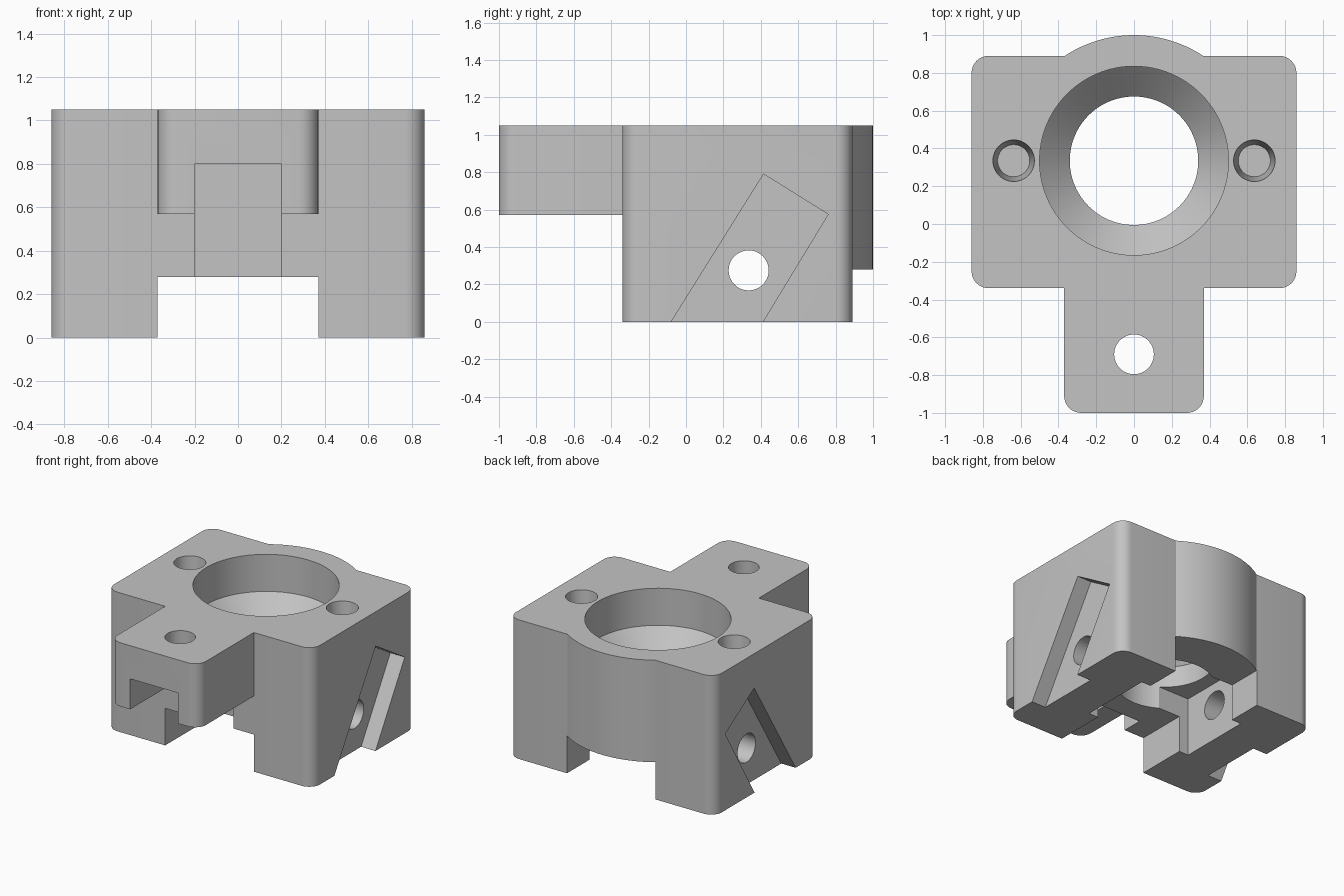
import bpy, bmesh, math
from mathutils import Matrix, Vector

if "Cube" in bpy.data.objects:
    bpy.data.objects.remove(bpy.data.objects["Cube"], do_unlink=True)

TOP, CHANNEL_Z, BORE_Y = 1.05, 0.28, 0.335

grey = bpy.data.materials.new("plain grey")
grey.use_nodes = True
grey.diffuse_color = (0.55, 0.55, 0.55, 1)
grey.node_tree.nodes["Principled BSDF"].inputs["Base Color"].default_value = (0.55, 0.55, 0.55, 1)


def finish(name, bm):
    bmesh.ops.recalc_face_normals(bm, faces=bm.faces)
    mesh = bpy.data.meshes.new(name)
    bm.to_mesh(mesh)
    bm.free()
    mesh.materials.append(grey)
    obj = bpy.data.objects.new(name, mesh)
    bpy.context.collection.objects.link(obj)
    return obj


def box(name, x, y, z, radius=0, rounded=lambda v: True):
    """Box from ranges, with chosen upright edges rounded."""
    bm = bmesh.new()
    bmesh.ops.create_cube(bm, size=1)
    for v in bm.verts:
        v.co = Vector([r[0] if c < 0 else r[1] for r, c in zip((x, y, z), v.co)])
    if radius:
        edges = [e for e in bm.edges
                 if abs(e.verts[0].co.z - e.verts[1].co.z) > 0.01 and rounded(e.verts[0].co)]
        bmesh.ops.bevel(bm, geom=edges, offset=radius, segments=8, profile=0.5, affect='EDGES')
    return finish(name, bm)


def turned(name, centre, rings, segments=96, turn=None):
    """Closed solid of revolution from (radius, height) rings."""
    bm = bmesh.new()
    loops = [[bm.verts.new((r * math.cos(math.tau * i / segments),
                            r * math.sin(math.tau * i / segments), h))
              for i in range(segments)] for r, h in rings]
    for a, b in zip(loops, loops[1:]):
        for i in range(segments):
            j = (i + 1) % segments
            bm.faces.new((a[i], a[j], b[j], b[i]))
    bm.faces.new(loops[0])
    bm.faces.new(loops[-1])
    if turn:
        bm.transform(turn)
    bm.transform(Matrix.Translation(centre))
    return finish(name, bm)


def side_prism(name, outline, x0, x1):
    """Outline in y and z, extruded along x."""
    bm = bmesh.new()
    face = bm.faces.new([bm.verts.new((x0, y, z)) for y, z in outline])
    new = bmesh.ops.extrude_face_region(bm, geom=[face])["geom"]
    bmesh.ops.translate(bm, vec=(x1 - x0, 0, 0),
                        verts=[g for g in new if isinstance(g, bmesh.types.BMVert)])
    return finish(name, bm)


def combine(target, tool, operation):
    mod = target.modifiers.new(operation.lower(), 'BOOLEAN')
    mod.operation, mod.solver, mod.object = operation, 'EXACT', tool
    bpy.context.view_layer.objects.active = target
    bpy.ops.object.modifier_apply(modifier=mod.name)
    bpy.data.objects.remove(tool, do_unlink=True)


# Main block, front arm and round back
block = box("mounting_block", (-0.86, 0.86), (-0.34, 0.89), (0, TOP), 0.09)
combine(block, box("arm", (-0.37, 0.37), (-1, -0.2), (0.57, TOP), 0.09,
                   lambda v: v.y < -0.5), 'UNION')
combine(block, turned("round_back", (0, BORE_Y, 0),
                      [(0.665, CHANNEL_Z), (0.665, TOP)], 128), 'UNION')

# Channel underneath, cross pocket and arm slot
cuts = [
    box("channel", (-0.37, 0.37), (-1.2, 1.2), (-0.1, CHANNEL_Z)),
    box("cross_pocket", (-0.45, 0.45), (0.05, 0.62), (-0.2, 0.45)),
    box("arm_slot", (-0.2, 0.2), (-1.2, -0.18), (0.2, 0.80)),
]

# Stepped bore, arm hole and cross hole
cuts += [
    turned("main_bore", (0, BORE_Y, 0),
           [(0.34, -0.1), (0.34, 0.61), (0.5, 0.77), (0.5, 1.2)]),
    turned("arm_hole", (0, -0.69, 0), [(0.105, 0.3), (0.105, 1.2)], 48),
    turned("cross_hole", (0, BORE_Y, 0.275), [(0.107, -1), (0.107, 1)], 48,
           Matrix.Rotation(math.pi / 2, 4, 'Y')),
]

# Tapered blind holes and slanted side grooves
groove = [(-0.142, -0.1), (0.35, -0.1), (0.76, 0.575), (0.415, 0.79)]
for side in (-1, 1):
    cuts.append(turned("tapered_hole", (0.637 * side, BORE_Y, 0),
                       [(0.085, 0.72), (0.11, TOP), (0.11, 1.2)], 48))
    cuts.append(side_prism("side_groove", groove, 0.74 * side, 1.0 * side))

for cut in cuts:
    combine(block, cut, 'DIFFERENCE')

# Smooth curves, sharp edges
bpy.ops.object.select_all(action='DESELECT')
block.select_set(True)
bpy.context.view_layer.objects.active = block
bpy.ops.object.shade_smooth_by_angle(angle=math.radians(30))
